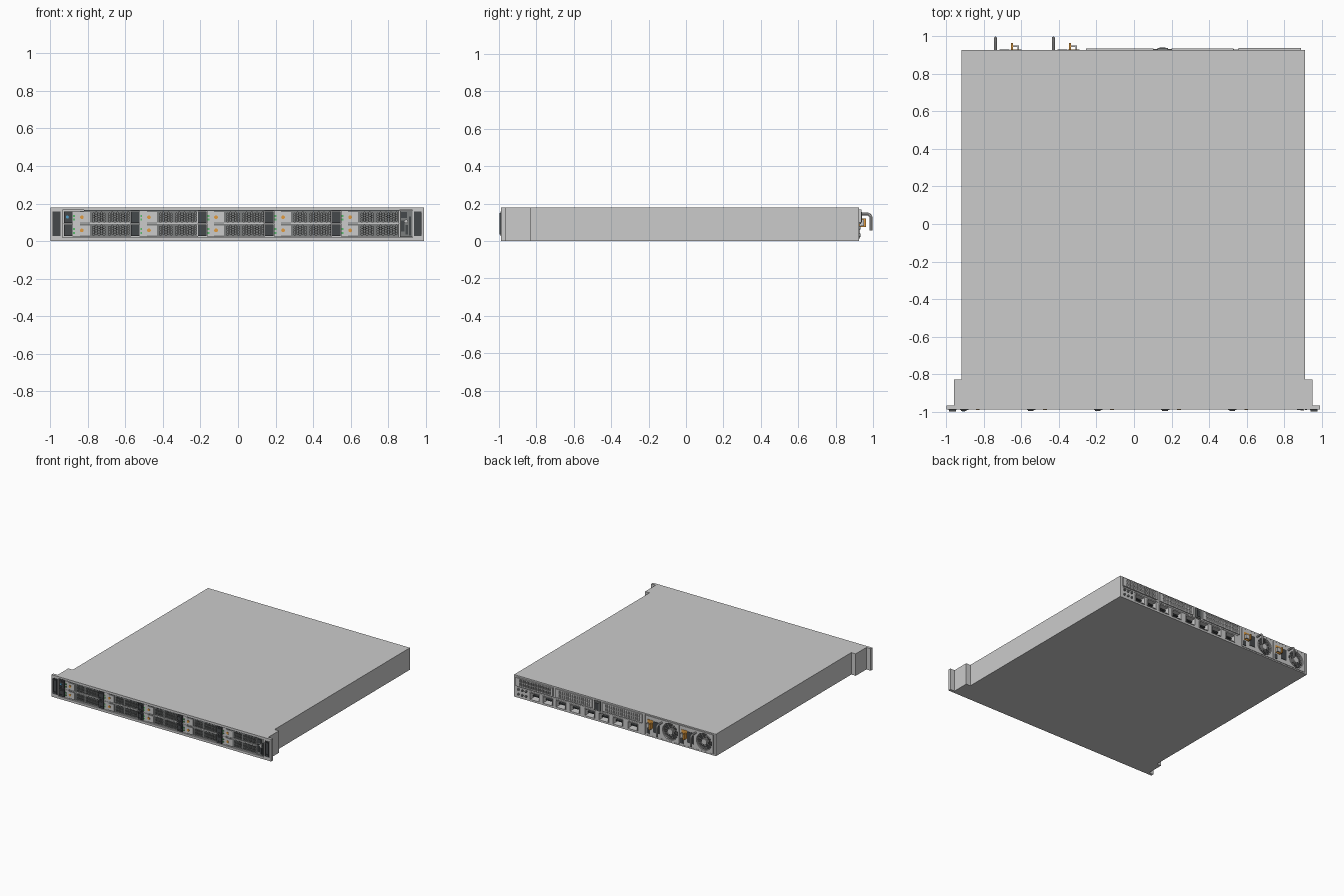
import bpy, bmesh, math
from mathutils import Matrix, Vector

if "Cube" in bpy.data.objects:
    bpy.data.objects.remove(bpy.data.objects["Cube"])


def mat(name, r, g, b):
    m = bpy.data.materials.new(name)
    m.diffuse_color = (r, g, b, 1)
    m.use_nodes = True
    m.node_tree.nodes["Principled BSDF"].inputs["Base Color"].default_value = m.diffuse_color
    return m


DARK = mat("dark_plastic", .06, .065, .07)
MID = mat("mid_grey", .2, .21, .21)
ORANGE = mat("orange", .75, .33, .05)
GREEN = mat("green", .1, .5, .15)
BLUE = mat("blue", .08, .35, .6)


def finish(name, bm, m=None):
    bmesh.ops.recalc_face_normals(bm, faces=bm.faces)
    me = bpy.data.meshes.new(name)
    bm.to_mesh(me)
    bm.free()
    ob = bpy.data.objects.new(name, me)
    bpy.context.collection.objects.link(ob)
    if m:
        me.materials.append(m)
    return ob


def add_box(bm, x0, x1, y0, y1, z0, z1):
    c = Matrix.Translation(((x0 + x1) / 2, (y0 + y1) / 2, (z0 + z1) / 2))
    bmesh.ops.create_cube(bm, size=1, matrix=c @ Matrix.Diagonal((x1 - x0, y1 - y0, z1 - z0, 1)))


def add_cyl(bm, x, z, r, y0, y1, n=24):
    c = Matrix.Translation((x, (y0 + y1) / 2, z)) @ Matrix.Rotation(math.pi / 2, 4, 'X')
    bmesh.ops.create_cone(bm, cap_ends=True, segments=n, radius1=r, radius2=r,
                          depth=y1 - y0, matrix=c)


def boxes(name, items, m=None):
    bm = bmesh.new()
    for b in items:
        add_box(bm, *b)
    return finish(name, bm, m)


def cyls(name, items, m=None):
    bm = bmesh.new()
    for c in items:
        add_cyl(bm, *c)
    return finish(name, bm, m)


def cut(ob, cutter):
    cutter.hide_render = True
    md = ob.modifiers.new("cut", 'BOOLEAN')
    md.operation, md.object, md.solver = 'DIFFERENCE', cutter, 'EXACT'
    bpy.context.view_layer.objects.active = ob
    bpy.ops.object.modifier_apply(modifier=md.name)
    bpy.data.objects.remove(cutter)


def copy(ob, dx, dz=0):
    c = ob.copy()
    c.location = (dx, 0, dz)
    bpy.context.collection.objects.link(c)


# Chassis: plan outline with stepped shoulders and rack flanges
half = [(.915, .925), (.915, -.828), (.955, -.828), (.955, -.965), (.995, -.965), (.995, -.988)]
outline = half + [(-x, y) for x, y in reversed(half)]
bm = bmesh.new()
f = bm.faces.new([bm.verts.new((x - .004, y, 0)) for x, y in outline])
top = bmesh.ops.extrude_face_region(bm, geom=[f])['geom']
bmesh.ops.translate(bm, vec=(0, 0, .18), verts=[v for v in top if isinstance(v, bmesh.types.BMVert)])
chassis = finish("chassis", bm)

# Front bay, rear ports and power supply bay openings
PORTS = [.72, .605, .485, .36, .225, .095, -.03, -.165]
openings = [(-.935, .928, -1.1, -.935, .02, .165), (-.9, -.278, .86, 1, .01, .17)]
openings += [(x - .045, x + .045, .87, 1, .018, .075) for x in PORTS]
cut(chassis, boxes("openings", openings))

# Drive carrier: perforated face, repeated in five columns and two rows
X, Z = -.927, .024
holes = [(X + .158 + i * .0142, Z + .012 + j * .0125 + (i % 2) * .006, .0058, -1.1, -.965, 6)
         for i in range(14) for j in range(4) if i != 5]
face = boxes("drive_face", [(X + .085, X + .352, -.982, -.94, Z, Z + .066)], MID)
cut(face, cyls("hex_holes", holes))
drive = [
    face,
    boxes("drive_latch", [(X, X + .045, -.991, -.94, Z + .002, Z + .064),
                          (X + .006, X + .036, -.995, -.99, Z + .01, Z + .018),
                          (X + .006, X + .036, -.995, -.99, Z + .028, Z + .054)], DARK),
    boxes("drive_bezel", [(X + .047, X + .085, -.985, -.94, Z, Z + .066),
                          (X + .085, X + .138, -.987, -.98, Z + .006, Z + .06),
                          (X + .138, X + .352, -.986, -.98, Z, Z + .004)]),
    boxes("drive_lamp", [(X + .05, X + .06, -.988, -.98, Z + .035, Z + .045),
                         (X + .05, X + .06, -.988, -.98, Z + .015, Z + .025)], GREEN),
    cyls("drive_button", [(X + .096, Z + .033, .01, -.991, -.98, 16)], ORANGE),
]
for col in range(5):
    for row in range(2):
        if col or row:
            for ob in drive:
                copy(ob, col * .357, row * .07)

# Front trim: upper lip, dividers, mid rail
boxes("front_lip", [(-.82, .86, -.986, -.94, .1605, .166)], DARK)
boxes("bay_divider", [(X + .353 + i * .357, X + .356 + i * .357, -.984, -.94, .02, .165)
                      for i in range(5)])
boxes("mid_rail", [(-.93, .86, -.983, -.94, .0905, .0935)])

# Control panel on the right and status lamp on the left
boxes("control_panel", [(.862, .928, -.984, -.936, .022, .163)], MID)
boxes("control_ports", [(.868, .885, -.99, -.98, .05, .11), (.868, .9, -.989, -.98, .122, .155),
                        (.892, .905, -.99, -.98, .035, .085), (.91, .922, -.99, -.98, .03, .13)], DARK)
cyls("power_button", [(.896, .105, .01, -.992, -.98, 16)])
cyls("status_lamp", [(-.908, .128, .008, -.997, -.98, 12)], BLUE)

# Ear latches: dark plates with a raised frame
for side, x in (("left", -.966), ("right", .958)):
    boxes(side + "_ear_latch", [(x - .02, x + .02, -.991, -.98, .028, .158)], DARK)
    boxes(side + "_ear_grip", [(x - .018, x - .013, -.998, -.985, .035, .15),
                               (x + .013, x + .018, -.998, -.985, .035, .15),
                               (x - .013, x + .013, -.998, -.985, .14, .15),
                               (x - .013, x + .013, -.996, -.985, .035, .05)], DARK)

# Rear expansion covers with vent slots
for i, (x0, x1, y) in enumerate([(.555, .89, .938), (.2, .53, .934), (-.255, .105, .934)]):
    cover = boxes("expansion_cover", [(x0, x1, .91, y, .098, .168)])
    n = int((x1 - x0 - .03) / .017)
    slots = [(x0 + .018 + k * .017, x0 + .027 + k * .017, .927, 1, z, z + .024)
             for k in range(n) for z in (.107, .136)]
    cut(cover, boxes("vent_slots", slots))
boxes("riser_latch", [(.125, .18, .9, .936, .09, .168)], MID)
boxes("riser_latch_grip", [(.137, .168, .93, .94, .1, .155)], DARK)
boxes("cover_screen", [(-.25, .885, .925, .928, .085, .09)])

# Rear port shells and connector tongues
shell = []
for x in PORTS:
    for s in (-1, 1):
        shell.append((x + s * .0435 - .0025, x + s * .0435 + .0025, .88, .931, .017, .076))
    shell += [(x - .044, x + .044, .88, .931, .073, .077), (x - .044, x + .044, .88, .931, .016, .019)]
boxes("port_shell", shell)
boxes("port_tongue", [(x - .025, x + .025, .87, .915, .042, .052) for x in PORTS], DARK)
cyls("rear_stud", [(x, z, .009, .91, .934, 12) for x in (.8, .835, .87) for z in (.03, .07)], MID)

# Power supplies: plate with fan opening, grille, socket, latch and pull handle
PX, FZ = -.586, .09
plate = boxes("supply_plate", [(PX, PX + .305, .88, .927, .012, .168)])
FX = PX + .082
cut(plate, cyls("fan_hole", [(FX, FZ, .068, .895, 1, 32)]))
bm = bmesh.new()
for r in (.03, .043, .056):  # grille rings
    for a in range(32):
        p = []
        for rr, y in ((r, .92), (r + .005, .92), (r + .005, .926), (r, .926)):
            for t in (a, a + 1):
                an = t * math.tau / 32
                p.append(bm.verts.new((FX + rr * math.cos(an), y, FZ + rr * math.sin(an))))
        for k in range(4):
            q = (k + 1) % 4
            bm.faces.new((p[2 * k], p[2 * k + 1], p[2 * q + 1], p[2 * q]))
for k in range(4):  # grille spokes
    m = Matrix.Translation((FX, .921, FZ)) @ Matrix.Rotation(k * math.pi / 4 + .39, 4, 'Y')
    bmesh.ops.create_cube(bm, size=1, matrix=m @ Matrix.Diagonal((.137, .004, .005, 1)))
bmesh.ops.remove_doubles(bm, verts=bm.verts, dist=1e-5)
grille = finish("fan_grille", bm)
hub = cyls("fan_hub", [(FX, FZ, .024, .89, .927, 24)])
well = cyls("fan_well", [(FX, FZ, .066, .89, .899, 32)], DARK)
socket = boxes("power_socket", [(PX + .178, PX + .232, .92, .93, .045, .135),
                                (PX + .268, PX + .295, .92, .93, .025, .065)], DARK)
latch = boxes("supply_latch", [(PX + .24, PX + .25, .92, .963, .075, .12),
                               (PX + .236, PX + .285, .92, .93, .075, .14)], ORANGE)
hook = boxes("supply_latch_hook", [(PX + .25, PX + .283, .943, .951, .08, .115),
                                   (PX + .275, PX + .283, .92, .951, .08, .115)])

# Pull handle: bent rod
cu = bpy.data.curves.new("supply_handle", 'CURVE')
cu.dimensions, cu.bevel_depth, cu.bevel_resolution, cu.use_fill_caps = '3D', .008, 2, True
path = [(.915, .145), (.965, .145)]
path += [(.965 + .025 * math.sin(a), .12 + .025 * math.cos(a)) for a in
         [k * math.pi / 10 for k in range(1, 6)]] + [(.99, .055)]
sp = cu.splines.new('POLY')
sp.points.add(len(path) - 1)
for p, (y, z) in zip(sp.points, path):
    p.co = (PX + .157, y, z, 1)
handle = bpy.data.objects.new("supply_handle", cu)
bpy.context.collection.objects.link(handle)
bpy.ops.object.select_all(action='DESELECT')
handle.select_set(True)
bpy.context.view_layer.objects.active = handle
bpy.ops.object.convert(target='MESH')
bpy.ops.object.shade_smooth_by_angle()
handle = bpy.context.view_layer.objects.active

for ob in (plate, grille, hub, well, socket, latch, hook, handle):
    copy(ob, -.308)
